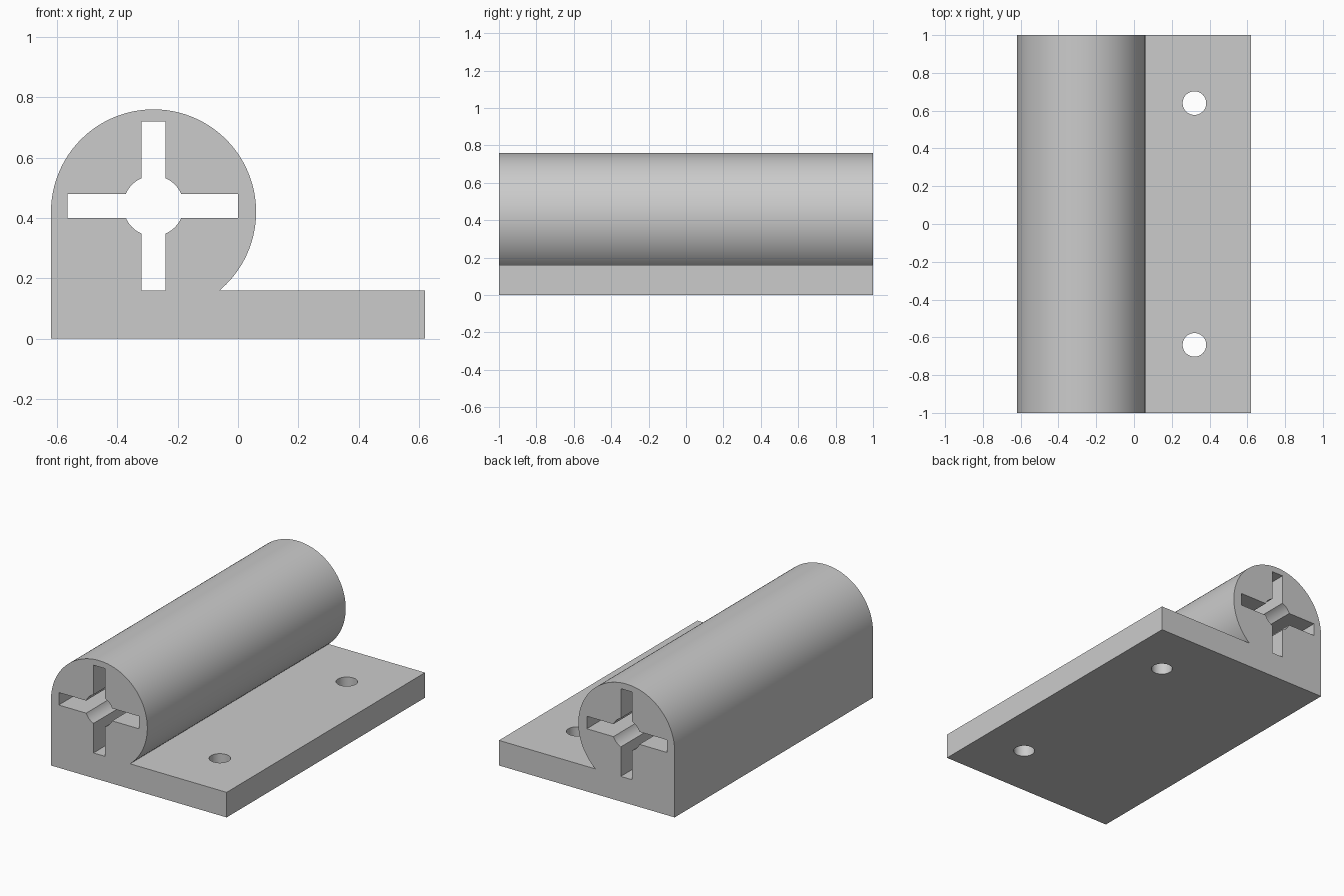
import bpy, bmesh
from math import radians, sin, cos, asin, tau

if "Cube" in bpy.data.objects:
    bpy.data.objects.remove(bpy.data.objects["Cube"], do_unlink=True)

grey = bpy.data.materials.new("plain grey")
grey.use_nodes = True
colour = (0.6, 0.6, 0.6, 1)
grey.diffuse_color = colour
grey.node_tree.nodes["Principled BSDF"].inputs["Base Color"].default_value = colour

AXIS_X, BARREL_Z, BARREL_R = -0.28, 0.42, 0.34
BASE_TOP, HALF_W = 0.16, 0.62
SLOT_Z, HUB_R, SLOT_HALF = 0.44, 0.10, 0.04


def arc(cx, cz, r, start, end, steps):
    """Points on an arc, both ends included."""
    angles = [start + (end - start) * i / steps for i in range(steps + 1)]
    return [(cx + r * cos(a), cz + r * sin(a)) for a in angles]


def extrude_profile(name, points, y0, y1):
    """Sweep an x-z outline along y into a closed solid."""
    bm = bmesh.new()
    face = bm.faces.new([bm.verts.new((x, y0, z)) for x, z in points])
    swept = bmesh.ops.extrude_face_region(bm, geom=[face])
    verts = [g for g in swept["geom"] if isinstance(g, bmesh.types.BMVert)]
    bmesh.ops.translate(bm, vec=(0, y1 - y0, 0), verts=verts)
    bmesh.ops.recalc_face_normals(bm, faces=bm.faces)
    mesh = bpy.data.meshes.new(name)
    bm.to_mesh(mesh)
    bm.free()
    mesh.materials.append(grey)
    obj = bpy.data.objects.new(name, mesh)
    bpy.context.collection.objects.link(obj)
    return obj


# Bracket: flat flange that runs into a round barrel with a flat outer side
meet = asin((BASE_TOP - BARREL_Z) / BARREL_R)
outline = [(-HALF_W, 0), (HALF_W, 0), (HALF_W, BASE_TOP)]
outline += arc(AXIS_X, BARREL_Z, BARREL_R, meet, tau / 2, 96)
bracket = extrude_profile("hinge_bracket", outline, -1, 1)

# Cross-shaped channel: four slots around a round hub
notch = asin(SLOT_HALF / HUB_R)
reaches = [0.28, 0.28, 0.285, 0.28]
channel = []
for i, reach in enumerate(reaches):
    a = i * tau / 4
    for side in (-SLOT_HALF, SLOT_HALF):
        channel.append((AXIS_X + reach * cos(a) - side * sin(a),
                        SLOT_Z + reach * sin(a) + side * cos(a)))
    channel += arc(AXIS_X, SLOT_Z, HUB_R, a + notch, a + tau / 4 - notch, 12)
cutters = [extrude_profile("channel_cutter", channel, -1.1, 1.1)]

# Two screw holes through the flange
for y in (-0.64, 0.64):
    bpy.ops.mesh.primitive_cylinder_add(vertices=48, radius=0.0625, depth=0.6,
                                        location=(0.32, y, 0.08))
    hole = bpy.context.object
    hole.name = "screw_hole_cutter"
    hole.data.materials.append(grey)
    cutters.append(hole)

# Cut the openings, then drop the cutters
bpy.ops.object.select_all(action="DESELECT")
bracket.select_set(True)
bpy.context.view_layer.objects.active = bracket
for cutter in cutters:
    cutter.hide_render = True
    mod = bracket.modifiers.new("cut", "BOOLEAN")
    mod.operation = "DIFFERENCE"
    mod.solver = "EXACT"
    mod.object = cutter
    bpy.ops.object.modifier_apply(modifier=mod.name)
    bpy.data.objects.remove(cutter, do_unlink=True)

bpy.ops.object.shade_smooth_by_angle(angle=radians(30))
